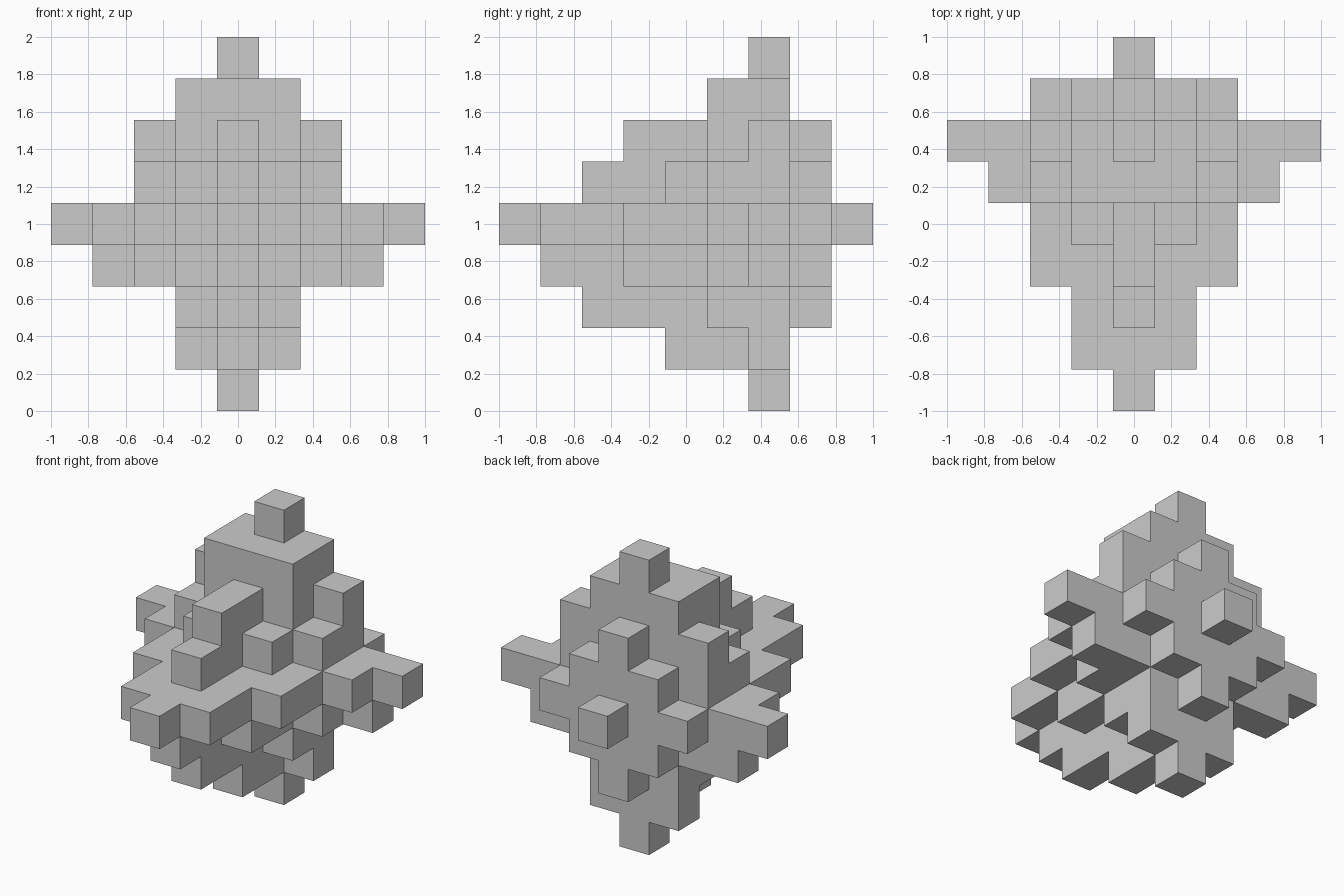
import bpy, bmesh
from mathutils import Vector

if "Cube" in bpy.data.objects:
    bpy.data.objects.remove(bpy.data.objects["Cube"])

U = 2 / 9  # cube size: nine cubes span the two-unit length

# Each layer from the ground up: first row in y, then how far each row reaches to both sides in x
LAYERS = [
    (2, [0]),
    (0, [0, 0, 1]),
    (-2, [0, 0, 0, 1, 1, 0]),
    (-3, [0, 0, 1, 1, 2, 3, 1]),
    (-4, [0, 1, 1, 2, 2, 3, 4, 2, 0]),
    (-2, [0, 0, 1, 2, 2, 1]),
    (-1, [0, 0, 1, 2, 0]),
    (1, [1, 1]),
    (2, [0]),
]

cells = {(x, y0 + j, z)
         for z, (y0, rows) in enumerate(LAYERS)
         for j, reach in enumerate(rows)
         for x in range(-reach, reach + 1)}

# Outer skin: one square wherever a cube touches open air
bm = bmesh.new()
verts = {}


def corner(p):
    key = tuple(round(2 * c) for c in p)
    if key not in verts:
        verts[key] = bm.verts.new(p * U)
    return verts[key]


for cell in sorted(cells):
    mid = Vector(cell) + Vector((0, 0, 0.5))
    for axis in range(3):
        for sign in (-1, 1):
            n = Vector((0, 0, 0))
            n[axis] = sign
            if tuple(int(c + d) for c, d in zip(cell, n)) in cells:
                continue
            a = Vector((0, 0, 0))
            a[(axis + 1) % 3] = 0.5
            b = n.cross(a)
            f = mid + n * 0.5
            bm.faces.new([corner(f + s * a + t * b)
                          for s, t in ((-1, -1), (1, -1), (1, 1), (-1, 1))])

# Merge flat squares into large faces
bmesh.ops.dissolve_limit(bm, angle_limit=0.01, verts=bm.verts[:], edges=bm.edges[:])
mesh = bpy.data.meshes.new("stepped_block_cluster")
bm.to_mesh(mesh)
bm.free()
bpy.context.collection.objects.link(bpy.data.objects.new("stepped_block_cluster", mesh))
